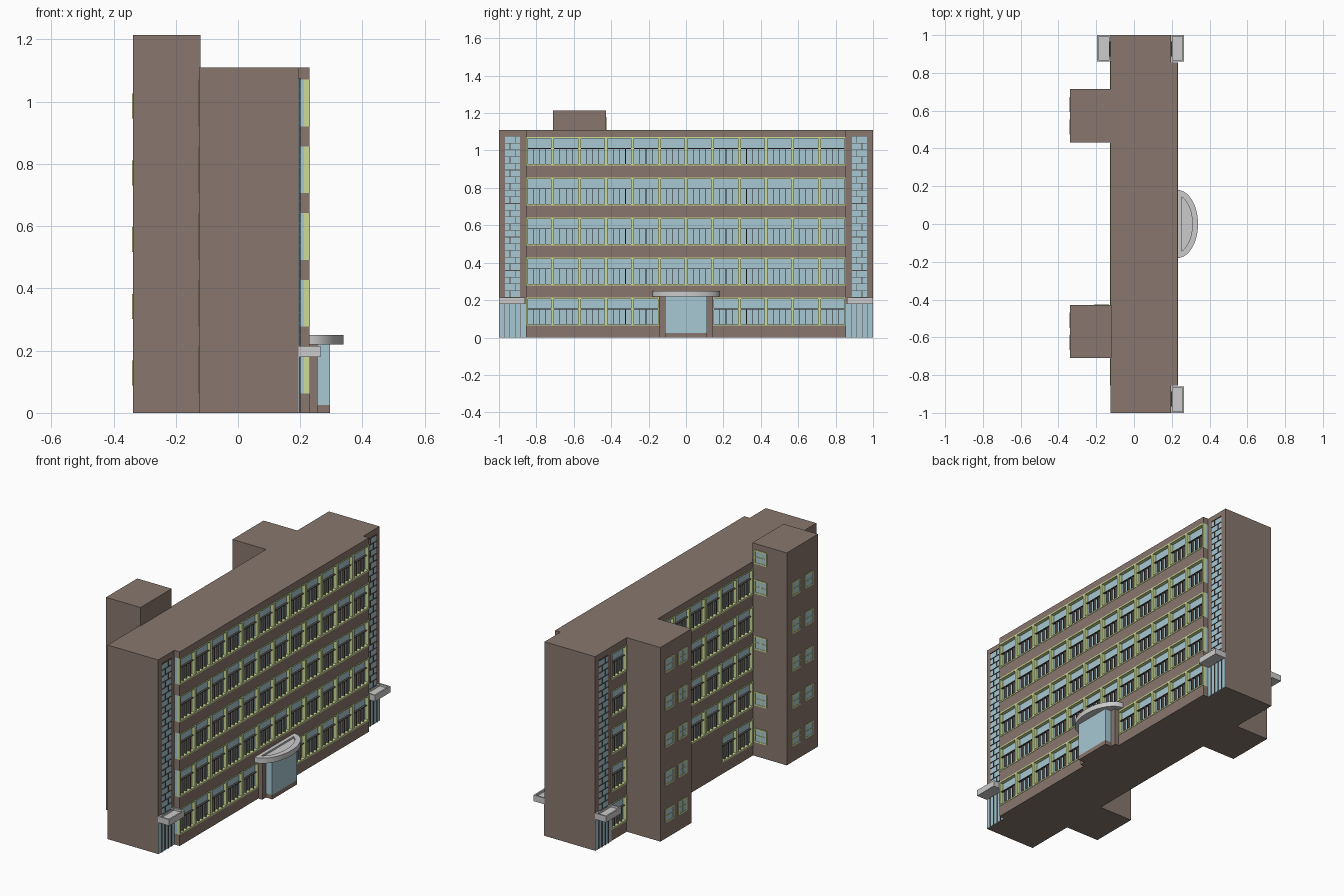
import bpy, bmesh, math

if "Cube" in bpy.data.objects:
    bpy.data.objects.remove(bpy.data.objects["Cube"])

COLORS = {
    "brick": (0.25, 0.185, 0.155, 1),
    "glass": (0.39, 0.58, 0.65, 1),
    "frame": (0.62, 0.72, 0.31, 1),
    "mullion": (0.10, 0.08, 0.07, 1),
}
MATS = {}
for key, col in COLORS.items():
    MATS[key] = bpy.data.materials.new(key)
    MATS[key].diffuse_color = col

PARTS = {}  # part name -> (bmesh, material key)


def box(part, mat, xs, ys, zs):
    """Add an axis-aligned box to a named part."""
    bm = PARTS.setdefault(part, (bmesh.new(), mat))[0]
    geo = bmesh.ops.create_cube(bm, size=1)["verts"]
    for v in geo:
        v.co = [sum(r) / 2 + c * abs(r[1] - r[0]) for r, c in zip((xs, ys, zs), v.co)]


def tray(name, pts, z0, z1, rim, sink):
    """Flat canopy from an outline, with a sunken top."""
    bm = bmesh.new()
    base = bm.faces.new([bm.verts.new((x, y, z0)) for x, y in pts])
    ext = bmesh.ops.extrude_face_region(bm, geom=[base], use_keep_orig=True)["geom"]
    top = [f for f in ext if isinstance(f, bmesh.types.BMFace)]
    bmesh.ops.translate(bm, vec=(0, 0, z1 - z0), verts=top[0].verts)
    bmesh.ops.recalc_face_normals(bm, faces=bm.faces)
    bmesh.ops.inset_region(bm, faces=top, thickness=rim)
    inner = bmesh.ops.extrude_discrete_faces(bm, faces=top)["faces"]
    bmesh.ops.translate(bm, vec=(0, 0, -sink), verts=inner[0].verts)
    return finish(name, bm)


def finish(name, bm, mat=None):
    me = bpy.data.meshes.new(name)
    bm.to_mesh(me)
    bm.free()
    ob = bpy.data.objects.new(name, me)
    bpy.context.collection.objects.link(ob)
    if mat:
        me.materials.append(MATS[mat])
    return ob


H, PITCH, END = 1.11, 0.1425, 0.855
ROWS = [(0.063 + 0.2145 * i, 0.213 + 0.2145 * i) for i in range(5)]


def strip_window(side, plane, s, y0, z0, z1):
    """One framed ribbon-window bay; s is the outward x direction."""
    y1 = y0 + PITCH
    X = lambda a, b: (plane + s * a, plane + s * b)
    b = 0.008
    box(side + "_glass", "glass", X(-0.034, -0.018), (y0, y1), (z0, z1))
    for ys, zs in (((y0, y0 + b), (z0, z1)), ((y1 - b, y1), (z0, z1)),
                   ((y0 + b, y1 - b), (z0, z0 + b)), ((y0 + b, y1 - b), (z1 - b, z1))):
        box(side + "_window_frames", "frame", X(-0.018, 0.002), ys, zs)
    # thin deep fins and a transom
    mid = z0 + 0.088
    for k in (0.27, 0.5, 0.73):
        y = y0 + PITCH * k
        box(side + "_mullions", "mullion", X(-0.018, -0.004), (y - 0.0015, y + 0.0015), (z0 + b, mid))
    box(side + "_mullions", "mullion", X(-0.018, -0.006), (y0 + b, y1 - b), (mid, mid + 0.003))


def facade(side, plane, s, skip):
    """Spandrel bands and ribbon windows of one long side."""
    xs = (plane - s * 0.035, plane)
    levels = [0] + [z for r in ROWS for z in r] + [H]
    for z0, z1 in zip(levels[::2], levels[1::2]):
        box(side + "_spandrels", "brick", xs, (-END, END), (z0, z1))
    for r, (z0, z1) in enumerate(ROWS):
        for i in range(-6, 6):
            if i in skip or (r == 0 and i in (-1, 0)):
                box(side + "_spandrels", "brick", xs, (i * PITCH, (i + 1) * PITCH), (z0, z1))
            else:
                strip_window(side, plane, s, i * PITCH, z0, z1)


def stair_bay(side, plane, s, m):
    """Glazed stair strip, doors and canopy at end m (+1 / -1)."""
    X = lambda d: (plane, plane + s * d)
    Y = lambda a, b: (min(m * a, m * b), max(m * a, m * b))
    box(side + "_stair_glass", "glass", X(0.002), Y(0.888, 0.967), (0.215, 1.075))
    box(side + "_stair_glass", "glass", X(0.002), Y(END, 1.0), (0, 0.18))
    n, dz = 24, 0.86 / 24
    for k in range(n + 1):
        z = 0.215 + k * dz
        box(side + "_stair_bars", "mullion", X(0.006), Y(0.888, 0.967), (z - 0.0015, z + 0.0015))
        if k < n:
            y = 0.914 if k % 2 else 0.941
            box(side + "_stair_bars", "mullion", X(0.006), Y(y - 0.0015, y + 0.0015), (z, z + dz))
    for k in range(1, 5):
        y = END + 0.029 * k
        box(side + "_stair_bars", "mullion", X(0.006), Y(y - 0.0015, y + 0.0015), (0, 0.18))
    (x0, x1), (y0, y1) = sorted(X(0.07)), Y(0.86, 1.0)
    tray("stair_canopy", [(x0, y0), (x1, y0), (x1, y1), (x0, y1)], 0.18, 0.215, 0.012, 0.012)


def small_window(face, a, z, plane):
    """Four-pane tower window on the rear ('x') or the side ('y') face."""
    def put(part, mat, a0, a1, d, z0, z1):
        u = (a + a0, a + a1)
        if face == "x":
            box(part, mat, (plane - d, plane + 0.005), u, (z + z0, z + z1))
        else:
            box(part, mat, u, (plane - 0.005, plane + d), (z + z0, z + z1))
    w = 0.036
    put("tower_glass", "glass", -w, w, 0.001, -w, w)
    for t in (-w, 0, w):
        h = 0.002 if t == 0 else 0.004
        put("tower_window_frames", "frame", t - h, t + h, 0.003, -w, w)
        put("tower_window_frames", "frame", -w, w, 0.003, t - h, t + h)


# main block, rear wall end bays
box("main_block", "brick", (-0.09, 0.195), (-1, 1), (0, H))
for m in (-1, 1):
    box("rear_end_bays", "brick", (-0.125, -0.09), sorted((m * END, m * 1.0)), (0, H))

# long sides; the rear skips the bays covered by the towers
facade("front", 0.23, 1, ())
facade("rear", -0.125, -1, (-5, -4, 3, 4))

# glazed stair bays
stair_bay("front", 0.195, 1, 1)
stair_bay("front", 0.195, 1, -1)
stair_bay("rear", -0.125, -1, 1)

# rear towers
for name, y0, h in (("tall_tower", -0.71, 1.215), ("low_tower", 0.432, H)):
    box(name, "brick", (-0.338, -0.12), (y0, y0 + 0.282), (0, h))
    for z0, z1 in ROWS:
        for k in (0.29, 0.71):
            small_window("x", y0 + 0.282 * k, z0 + 0.065, -0.338)
for z in (0.12, 0.33, 0.65, 0.97, 1.14):
    small_window("y", -0.172, z, -0.428)

# entrance porch
for m in (-1, 1):
    box("entrance_jambs", "brick", (0.22, 0.255), sorted((m * 0.112, m * 0.145)), (0, 0.22))
box("entrance_base", "brick", (0.22, 0.295), (-0.112, 0.112), (0, 0.025))
box("entrance_glass", "glass", (0.22, 0.295), (-0.112, 0.112), (0.025, 0.22))

# curved entrance canopy
arc = [(0.23 + 0.109 * math.cos(t), 0.18 * math.sin(t))
       for t in (math.pi * (k / 28 - 0.5) for k in range(29))]
canopy = tray("entrance_canopy", arc, 0.22, 0.25, 0.03, 0.01)
bpy.context.view_layer.objects.active = canopy
canopy.select_set(True)
bpy.ops.object.shade_smooth_by_angle(angle=math.radians(30))

for name, (bm, mat) in PARTS.items():
    finish(name, bm, mat)

for m in bpy.data.materials:
    if m.users and not m.is_grease_pencil:
        m.use_nodes = True
        m.node_tree.nodes["Principled BSDF"].inputs["Base Color"].default_value = m.diffuse_color
